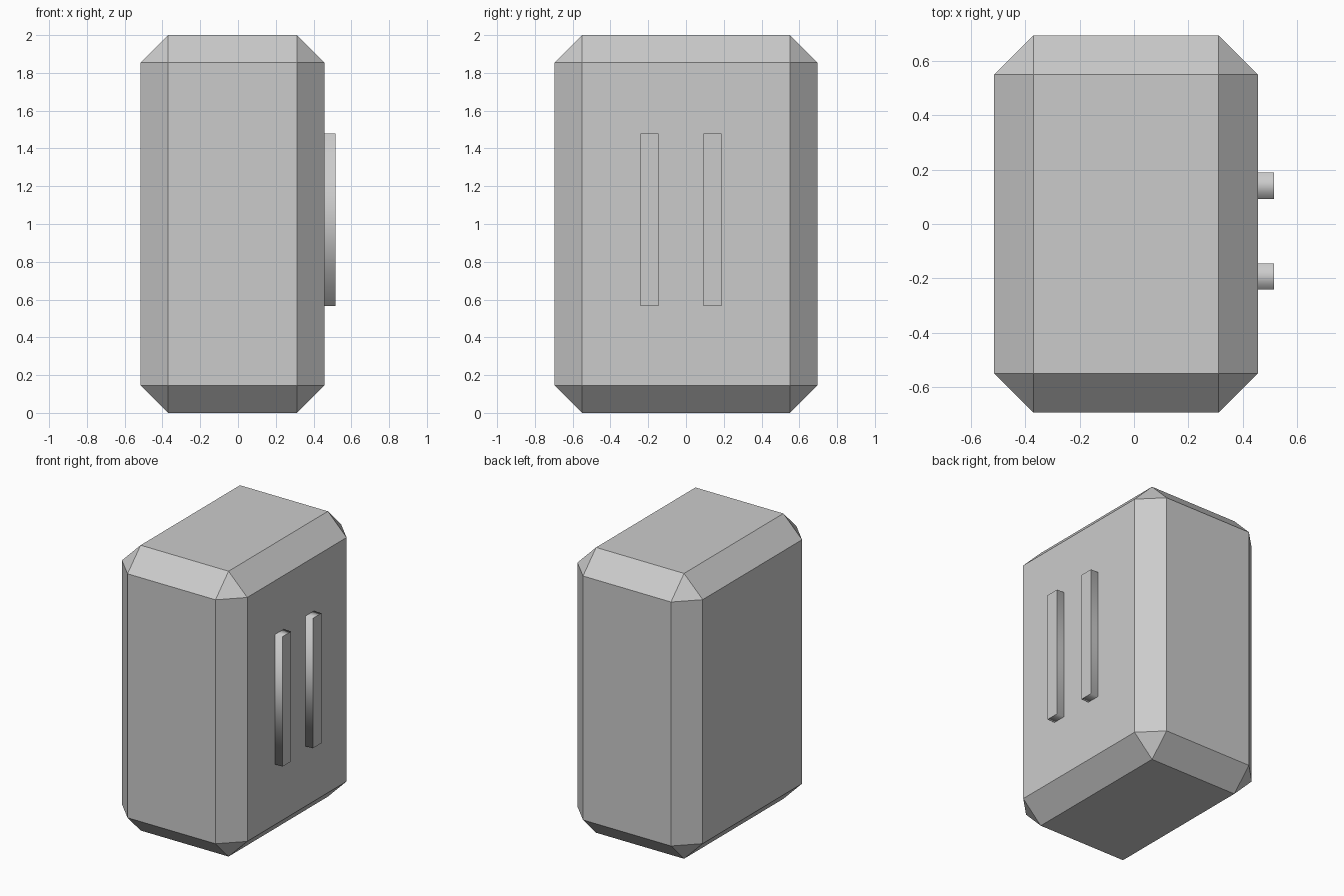
import bpy, bmesh
from mathutils import Vector

if "Cube" in bpy.data.objects:
    bpy.data.objects.remove(bpy.data.objects["Cube"])


def box(name, lo, hi):
    """Box between two corners, returned as (object, bmesh)."""
    lo, hi = Vector(lo), Vector(hi)
    mesh = bpy.data.meshes.new(name)
    obj = bpy.data.objects.new(name, mesh)
    bpy.context.collection.objects.link(obj)
    bm = bmesh.new()
    bmesh.ops.create_cube(bm, size=1)
    bmesh.ops.scale(bm, vec=hi - lo, verts=bm.verts)
    bmesh.ops.translate(bm, vec=(lo + hi) / 2, verts=bm.verts)
    return obj, bm


# Chamfered body
body, bm = box("body", (-0.515, -0.695, 0), (0.457, 0.695, 2))
bmesh.ops.bevel(bm, geom=bm.edges[:], offset=0.145, offset_type='OFFSET',
                segments=1, affect='EDGES')
bm.to_mesh(body.data)
bm.free()

# Two raised bars on the right face: smooth around the sides, flat caps
for name, y in (("front_bar", -0.194), ("back_bar", 0.141)):
    bar, bm = box(name, (0.45, y - 0.048, 0.567), (0.515, y + 0.048, 1.478))
    bm.normal_update()
    for f in bm.faces:
        f.smooth = abs(f.normal.x) < 0.5
    for e in bm.edges:
        e.smooth = all(f.smooth for f in e.link_faces)
    bm.to_mesh(bar.data)
    bm.free()
